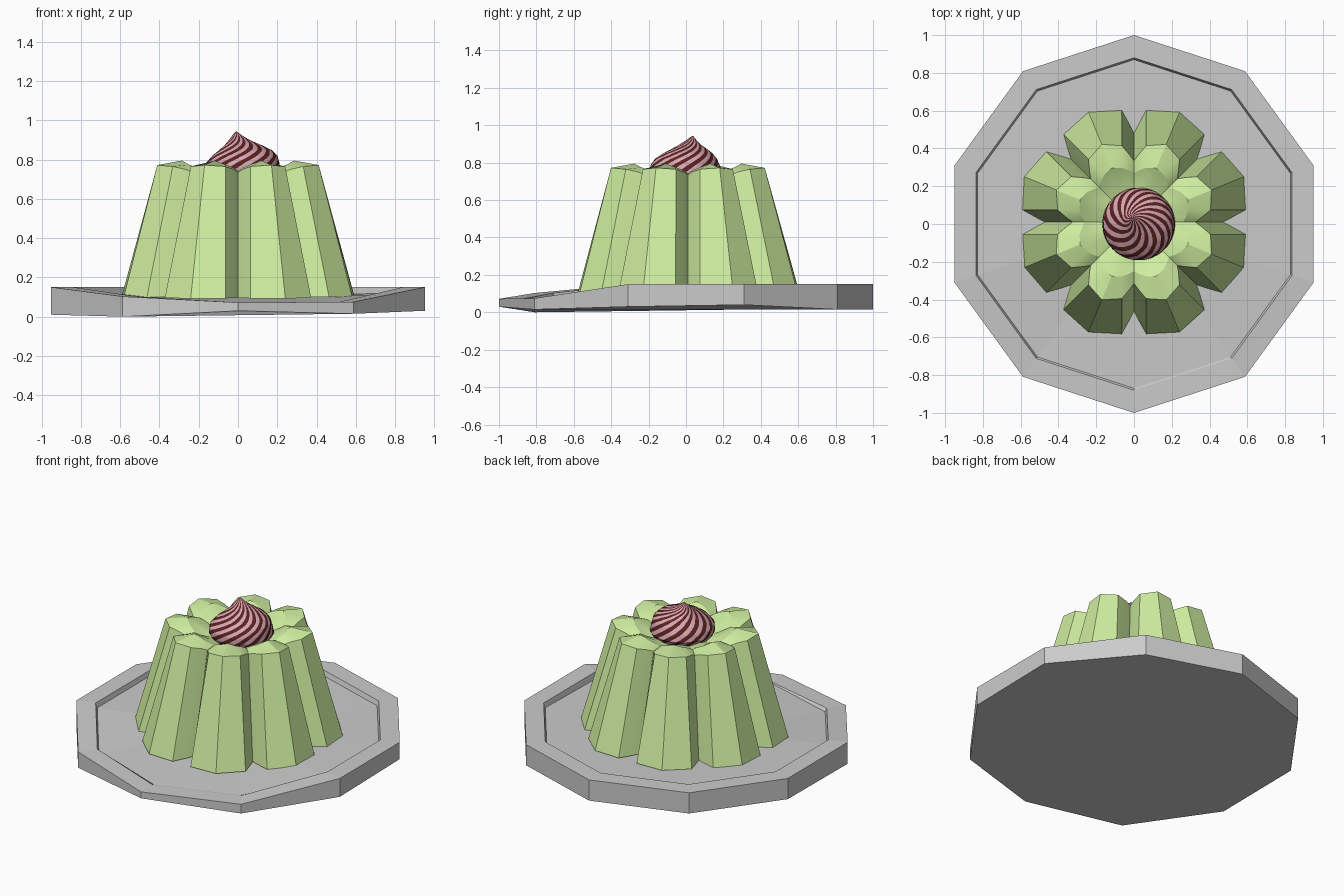
import bpy, bmesh
from math import sin, cos, radians, pi

if "Cube" in bpy.data.objects:
    bpy.data.objects.remove(bpy.data.objects["Cube"])


def material(name, rgb):
    m = bpy.data.materials.new(name)
    m.diffuse_color = (*rgb, 1)
    m.use_nodes = True
    m.node_tree.nodes["Principled BSDF"].inputs["Base Color"].default_value = m.diffuse_color
    return m


def loft(name, rings, mats=(), end_z=None, pick=None):
    """Skin closed rings of points; cap the first with a face, the last with a fan or face."""
    bm = bmesh.new()
    loops = [[bm.verts.new(p) for p in r] for r in rings]
    n = len(loops[0])
    for a, b in zip(loops, loops[1:]):
        for i in range(n):
            j = (i + 1) % n
            f = bm.faces.new((a[i], a[j], b[j], b[i]))
            if pick:
                f.material_index = pick(i)
    bm.faces.new(loops[0][::-1])
    if end_z:
        c = bm.verts.new((0, 0, end_z))
        for i in range(n):
            bm.faces.new((loops[-1][i], loops[-1][(i + 1) % n], c))
    else:
        bm.faces.new(loops[-1])
    bmesh.ops.recalc_face_normals(bm, faces=bm.faces)
    me = bpy.data.meshes.new(name)
    bm.to_mesh(me)
    bm.free()
    ob = bpy.data.objects.new(name, me)
    bpy.context.collection.objects.link(ob)
    for m in mats:
        me.materials.append(m)
    return ob


def smooth(ob, angle):
    bpy.ops.object.select_all(action='DESELECT')
    ob.select_set(True)
    bpy.context.view_layer.objects.active = ob
    bpy.ops.object.shade_smooth_by_angle(angle=radians(angle))


# Plate: uneven ten-sided dish, drooping at the front
# heights run counter-clockwise from the back corner
low = [.015, .015, .015, .01, 0, .03, .015, .03, .04, .015]
top = [.15, .15, .15, .15, .103, .072, .075, .15, .15, .15]
floor = [.12, .12, .12, .12, .08, .07, .073, .11, .12, .12]


def decagon(r, heights):
    return [(r * cos(pi / 2 + i * pi / 5), r * sin(pi / 2 + i * pi / 5), z)
            for i, z in enumerate(heights)]


loft("plate", [decagon(1, low), decagon(1, top), decagon(.88, top), decagon(.87, floor)],
     end_z=.105)


# Pudding: eight lobes, each ring given as (radius, z) for lobe peak, lobe side, groove
def lobed(peak, side, groove):
    pts = []
    for k in range(8):
        v = k * pi / 4
        m = v + pi / 8
        r_w = groove[0] + .05 * (side[0] - groove[0]) / .14
        z_w = (side[1] + groove[1]) / 2
        s = min(.065 / side[0], .25)
        w = min(.022 / r_w, .1)
        ring = [(v, *groove), (v + w, r_w, z_w), (v + s, *side), (m, *peak),
                (v + pi / 4 - s, *side), (v + pi / 4 - w, r_w, z_w)]
        for a, r, z in ring:
            y = r * sin(a) + .01
            tilt = .025 * y if z < .2 else 0
            pts.append((r * cos(a), y, z + tilt))
    return pts


green = material("green_pudding", (.62, .85, .35))
pudding = loft("pudding", [
    lobed((.63, .106), (.595, .108), (.47, .108)),
    lobed((.445, .772), (.41, .765), (.325, .735)),
    lobed((.31, .795), (.295, .775), (.26, .742)),
    lobed((.205, .735), (.2, .728), (.19, .715)),
], [green], end_z=.7)
smooth(pudding, 25)

# Cream dollop: leaning, twisted peak with alternating stripes
# each ring: centre x, centre y, z, radius
profile = [(.025, 0, .68, .13), (.025, 0, .71, .172), (.025, 0, .745, .192),
           (.025, -.005, .785, .186), (.035, 0, .82, .166), (.038, .01, .85, .132),
           (.025, .018, .875, .092), (.01, .022, .895, .06), (-.002, .028, .918, .03),
           (-.01, .035, .943, .003)]
SEG, STEPS = 56, 4
rings = []
for s in range((len(profile) - 1) * STEPS + 1):
    i, t = min(s // STEPS, len(profile) - 2), s / STEPS
    t -= i
    cx, cy, z, r = (a + (b - a) * t for a, b in zip(profile[i], profile[i + 1]))
    twist = radians(165) * s / ((len(profile) - 1) * STEPS)
    rings.append([(cx + r * cos(twist + k * 2 * pi / SEG),
                   cy + r * sin(twist + k * 2 * pi / SEG), z) for k in range(SEG)])
pink = material("pink_cream", (.68, .4, .47))
dark = material("dark_stripe", (.11, .015, .013))
cream = loft("cream_swirl", rings, [pink, dark], pick=lambda i: 1 if i % 4 < 2 else 0)
smooth(cream, 40)
